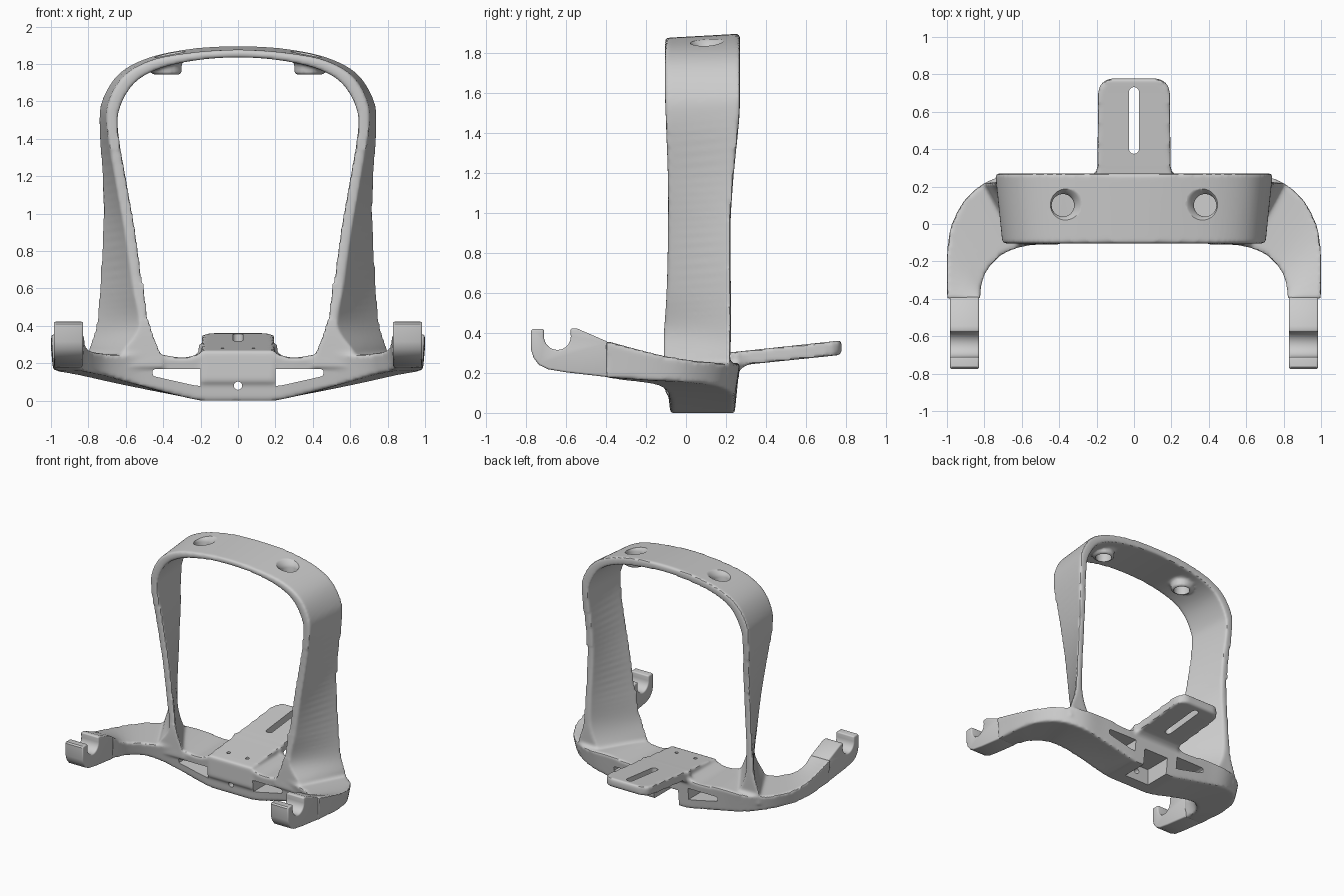
import bpy, bmesh, math
from mathutils import Vector

if "Cube" in bpy.data.objects:
    bpy.data.objects.remove(bpy.data.objects["Cube"])


def loft(bm, rings):
    """Skin a list of equal-sized point rings and cap both ends."""
    vs = [[bm.verts.new(p) for p in r] for r in rings]
    n = len(vs[0])
    faces = [bm.faces.new(vs[0]), bm.faces.new(vs[-1])]
    for a, b in zip(vs, vs[1:]):
        for i in range(n):
            j = (i + 1) % n
            faces.append(bm.faces.new((a[i], a[j], b[j], b[i])))
    bmesh.ops.recalc_face_normals(bm, faces=faces)


def smooth_rings(rings, steps=6):
    """Catmull-Rom interpolation between rings."""
    out = []
    for k in range(len(rings) - 1):
        q = [rings[max(0, min(len(rings) - 1, k + d))] for d in (-1, 0, 1, 2)]
        for s in range(steps):
            t = s / steps
            out.append([0.5 * (2 * b + (c - a) * t + (2 * a - 5 * b + 4 * c - d) * t * t
                               + (3 * b - a - 3 * c + d) * t ** 3)
                        for a, b, c, d in zip(*q)])
    return out + [rings[-1]]


def mirrored(half):
    """Continue a half that ends on x = 0 to the other side."""
    return half + [[Vector((-p.x, p.y, p.z)) for p in r] for r in reversed(half[:-1])]


def circle(x, y, z, r, n=40):
    return [Vector((x + r * math.cos(2 * math.pi * i / n),
                    y + r * math.sin(2 * math.pi * i / n), z)) for i in range(n)]


def extrude_y(pts, y0, y1):
    return [[Vector((x, y, z)) for x, z in pts] for y in (y0, y1)]


def make(name, bm):
    me = bpy.data.meshes.new(name)
    bm.to_mesh(me)
    bm.free()
    ob = bpy.data.objects.new(name, me)
    bpy.context.collection.objects.link(ob)
    return ob


def finish(ob, angle):
    bpy.ops.object.select_all(action='DESELECT')
    ob.select_set(True)
    bpy.context.view_layer.objects.active = ob
    bpy.ops.object.convert(target='MESH')
    bpy.ops.object.shade_smooth_by_angle(angle=math.radians(angle))


frame = bmesh.new()

# Hoop: x,z of front inner, front outer, back inner, back outer, then front y, back y
hoop = [
    (.40, .18, .64, .18, .52, .18, .80, .18, -.11, .22),
    (.41, .25, .62, .26, .62, .25, .80, .27, -.11, .22),
    (.465, .4, .53, .4, .685, .4, .765, .4, -.11, .225),
    (.50, .6, .56, .6, .69, .6, .745, .6, -.097, .225),
    (.545, .9, .605, .9, .672, .9, .725, .9, -.09, .222),
    (.59, 1.15, .65, 1.15, .667, 1.15, .724, 1.15, -.09, .235),
    (.64, 1.45, .70, 1.45, .68, 1.45, .742, 1.47, -.10, .265),
    (.625, 1.58, .69, 1.60, .66, 1.58, .725, 1.61, -.105, .27),
    (.55, 1.70, .61, 1.735, .575, 1.71, .635, 1.75, -.105, .27),
    (.42, 1.775, .46, 1.82, .43, 1.785, .475, 1.835, -.105, .27),
    (.22, 1.82, .24, 1.86, .22, 1.825, .25, 1.882, -.105, .27),
    (0, 1.835, 0, 1.875, 0, 1.84, 0, 1.896, -.105, .27)]
half = [[Vector((a, yf, b)), Vector((c, yf, d)), Vector((g, yb, h)), Vector((e, yb, f))]
        for a, b, c, d, e, f, g, h, yf, yb in hoop]
loft(frame, smooth_rings(mirrored(half)))

# Base bar and curved arms: inner x,y, outer x,y, bottom z, top z
arm = [
    (.82, -.40, 1.0, -.40, .178, .36),
    (.812, -.32, 1.0, -.14, .162, .295),
    (.78, -.245, .965, .03, .153, .265),
    (.70, -.165, .86, .18, .135, .25),
    (.58, -.12, .70, .26, .10, .245),
    (.44, -.108, .50, .27, .06, .25),
    (.30, -.105, .30, .27, .022, .23),
    (.21, -.105, .21, .27, .003, .25),
    (.18, -.105, .18, .27, 0, .26),
    (0, -.105, 0, .27, 0, .26)]
half = []
for a, b, c, d, zb, zt in arm:
    i, o = Vector((a, b, 0)), Vector((c, d, 0))
    up = Vector((0, 0, 1))
    half.append([i.lerp(o, .07) + up * zb, i + up * zt, o + up * zt, o.lerp(i, .07) + up * zb])
loft(frame, smooth_rings(mirrored(half)))

# Sloping rear plate: y, half width, bottom z, top z
plate = [(-.105, .195, .10, .268), (.22, .195, .12, .302), (.25, .215, .19, .306),
         (.275, .203, .222, .308), (.31, .195, .242, .312), (.70, .192, .282, .354),
         (.735, .184, .286, .358), (.762, .163, .289, .361), (.778, .125, .29, .362)]
loft(frame, [[Vector((-w, y, b)), Vector((w, y, b)), Vector((w, y, t)), Vector((-w, y, t))]
             for y, w, b, t in plate])

# Bosses under the hoop
for s in (-1, 1):
    loft(frame, [circle(s * .38, .1, 1.742, .08), circle(s * .38, .1, 1.83, .08)])

body = make("frame", frame)
mod = body.modifiers.new("blend", 'REMESH')
mod.mode = 'VOXEL'
mod.voxel_size = .012
mod.use_smooth_shade = True
mod = body.modifiers.new("soften", 'SMOOTH')
mod.factor = .5
mod.iterations = 5

# Cutters: hoop holes, bar windows, screw holes, plate slot
cut = bmesh.new()
for s in (-1, 1):
    x = s * .38
    loft(cut, [circle(x, .1, 1.6, .06), circle(x, .1, 1.815, .06), circle(x, .1, 1.835, .067),
               circle(x, .1, 1.86, .09), circle(x, .1, 1.9, .14)])
    loft(cut, extrude_y([(s * a, b) for a, b in
                         [(.2, .17), (.445, .169), (.458, .16), (.455, .135), (.44, .128),
                          (.24, .083), (.2, .078)]], -.4, .5))
    loft(cut, [circle(s * .083, 0, .22, .014, 20), circle(s * .083, 0, .5, .014, 20)])
slot = [Vector((.027 * math.cos(a), (.705 if k < 9 else .402) + .027 * math.sin(a), 0))
        for k in range(18) for a in [math.pi * (k if k < 9 else k - 1) / 8]]
loft(cut, [[p + Vector((0, 0, z)) for p in slot] for z in (.1, .6)])
cutter_a = make("cutter_openings", cut)

# Cutter: recess in the rear of the centre block
cut = bmesh.new()
loft(cut, extrude_y([(-.11, -.1), (.11, -.1), (.11, .13), (-.11, .13)], .03, .5))
cutter_b = make("cutter_recess", cut)

# Cutter: centre screw hole
cut = bmesh.new()
loft(cut, extrude_y([(p.x, p.y) for p in circle(0, .08, 0, .022, 24)], -.4, .2))
cutter_c = make("cutter_centre_hole", cut)

for c in (cutter_a, cutter_b, cutter_c):
    c.hide_render = True
    mod = body.modifiers.new(c.name, 'BOOLEAN')
    mod.operation = 'DIFFERENCE'
    mod.solver = 'EXACT'
    mod.object = c
finish(body, 40)
for c in (cutter_a, cutter_b, cutter_c):
    bpy.data.objects.remove(c)

# Hooks at the arm tips: side profile with a U groove
profile = [(-.71, .42), (-.765, .42), (-.775, .41), (-.775, .315), (-.762, .275), (-.735, .24),
           (-.69, .218), (-.60, .203), (-.39, .179), (-.39, .355), (-.545, .422), (-.578, .422)]
profile += [(-.643 + .067 * math.cos(a), .382 + .067 * math.sin(a))
            for a in [-math.pi * k / 16 for k in range(17)]]
for side, s in (("left", -1), ("right", 1)):
    bm = bmesh.new()
    loft(bm, [[Vector((s * x, y, z)) for y, z in profile] for x in (.828, .985)])
    hook = make("hook_" + side, bm)
    mod = hook.modifiers.new("edges", 'BEVEL')
    mod.width = .01
    mod.segments = 3
    mod.limit_method = 'ANGLE'
    mod.angle_limit = math.radians(50)
    finish(hook, 40)
